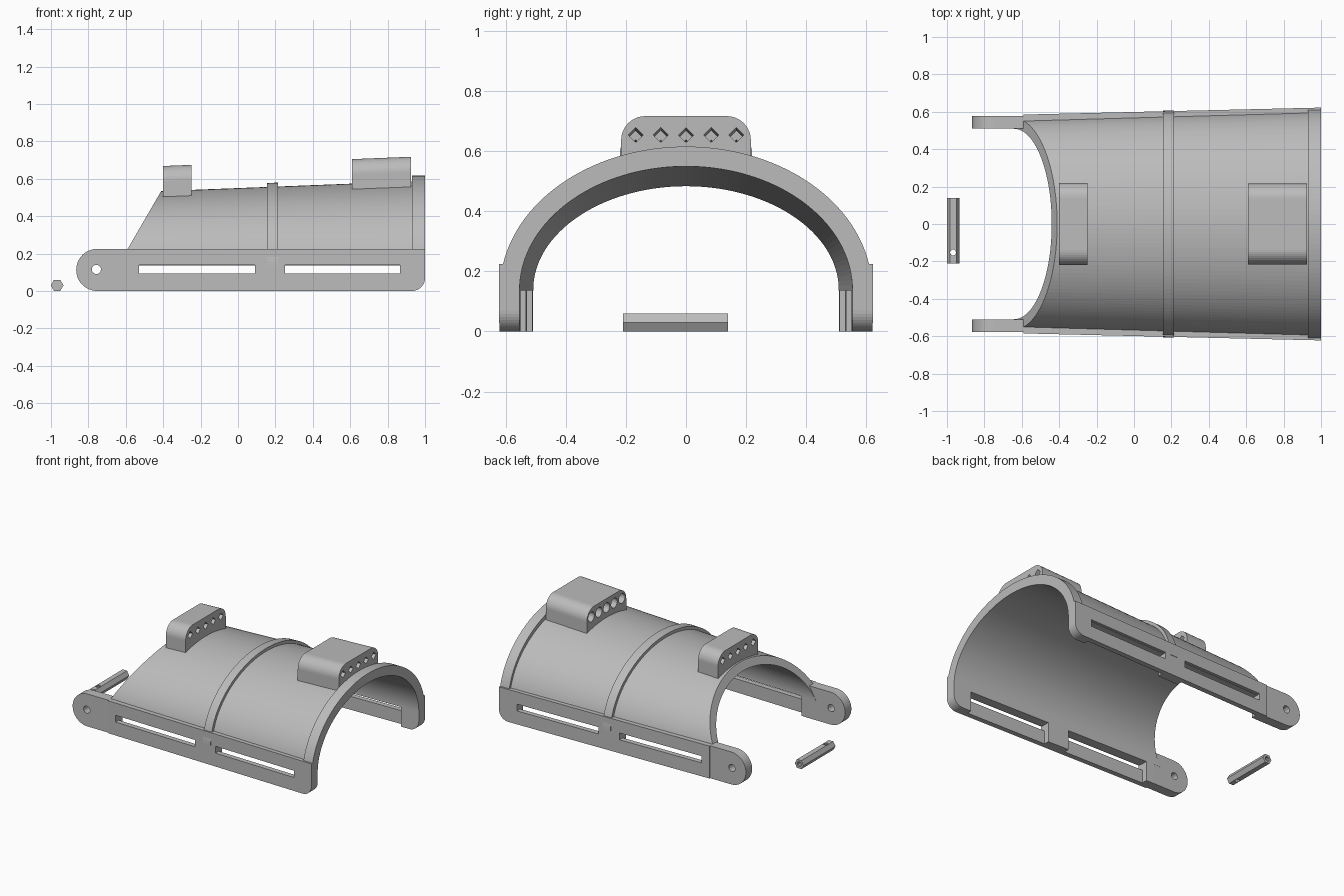
import bpy, bmesh
from math import sin, cos, pi, radians

cube = bpy.data.objects.get("Cube")
if cube:
    bpy.data.objects.remove(cube, do_unlink=True)

grey = bpy.data.materials.new("plain grey")
grey.use_nodes = True
grey.diffuse_color = (0.5, 0.5, 0.5, 1)
grey.node_tree.nodes["Principled BSDF"].inputs["Base Color"].default_value = (0.5, 0.5, 0.5, 1)

SPRING = 0.137   # height where the arch starts
TAB = -0.59      # where the shell ends and the hinge tabs begin


def finish(name, bm):
    bmesh.ops.recalc_face_normals(bm, faces=bm.faces)
    mesh = bpy.data.meshes.new(name)
    bm.to_mesh(mesh)
    bm.free()
    mesh.materials.append(grey)
    obj = bpy.data.objects.new(name, mesh)
    bpy.context.collection.objects.link(obj)
    return obj


def prism(name, outline, place):
    """Extrude a 2D outline; place(u, v, end) gives the 3D point of end 0 or 1."""
    bm = bmesh.new()
    a, b = [[bm.verts.new(place(u, v, e)) for u, v in outline] for e in (0, 1)]
    bm.faces.new(a)
    bm.faces.new(b)
    n = len(outline)
    for i in range(n):
        j = (i + 1) % n
        bm.faces.new((a[i], a[j], b[j], b[i]))
    return finish(name, bm)


def cut(obj, cutters):
    for c in cutters:
        mod = obj.modifiers.new("cut", "BOOLEAN")
        mod.operation, mod.solver, mod.object = "DIFFERENCE", "EXACT", c
        bpy.context.view_layer.objects.active = obj
        bpy.ops.object.modifier_apply(modifier=mod.name)
        bpy.data.objects.remove(c, do_unlink=True)


def arc(cx, cy, r, start, end, n=10):
    return [(cx + r * cos(radians(start + (end - start) * i / n)),
             cy + r * sin(radians(start + (end - start) * i / n))) for i in range(n + 1)]


def ring(cx, cy, r, n):
    return arc(cx, cy, r, 0, 360, n)[:-1]


def rect(x0, x1, z0, z1):
    return [(x0, z0), (x1, z0), (x1, z1), (x0, z1)]


# Half-width and rise of the tapering shell surfaces
def inner(x):
    return 0.51 + 0.028 * (x - TAB), 0.34 + 0.046 * (x - TAB)


def outer(x, grow=0.0):
    return 0.565 + 0.0265 * (x - TAB) + grow, 0.39 + 0.039 * (x - TAB) + grow


def arch(name, x0, x1, inside, outside, slanted=False, n=72):
    bm = bmesh.new()
    rows = []
    for i in range(n + 1):
        t = pi * i / n
        row = []
        for surf, x in ((outside, x0), (inside, x0), (inside, x1), (outside, x1)):
            if slanted and x == x0:
                for _ in range(4):   # settle onto the sloping end plane
                    x = TAB + 0.58 * (SPRING + surf(x)[1] * sin(t) - 0.225)
            a, b = surf(x)
            row.append(bm.verts.new((x, a * cos(t), SPRING + b * sin(t))))
        rows.append(row)
    for r, s in zip(rows, rows[1:]):
        for k in range(4):
            m = (k + 1) % 4
            bm.faces.new((r[k], r[m], s[m], s[k]))
    bm.faces.new(rows[0])
    bm.faces.new(rows[-1])
    return finish(name, bm)


# Curved shell, middle band and end rim
arch("shell", TAB, 1, inner, outer, slanted=True)
arch("middle_band", 0.155, 0.215, lambda x: outer(x, -0.01), lambda x: outer(x, 0.021))
arch("end_rim", 0.93, 1, lambda x: outer(x, -0.01), lambda x: (0.62, 0.479))


# Side rails with slots and strap pockets, and hinge tabs with pivot holes
def rail_out(x):
    return 0.585 + 0.0235 * (x - TAB)


for side, s in (("left", 1), ("right", -1)):
    def slab(lo, hi):
        return lambda x, z, e: (x, s * (hi(x) if e else lo(x)), z)

    rail = prism(side + "_rail",
                 [(TAB, 0)] + arc(0.93, 0.07, 0.07, -90, 0) + [(1, 0.225), (TAB, 0.225)],
                 slab(lambda x: inner(x)[0], rail_out))
    cutters = []
    for x0, x1 in ((-0.53, 0.09), (0.25, 0.865)):
        cutters.append(prism("slot_cutter", rect(x0, x1, 0.093, 0.14),
                             slab(lambda x: 0.4, lambda x: 0.7)))
        cutters.append(prism("pocket_cutter", rect(x0, x1, -0.05, SPRING),
                             slab(lambda x: 0.4, lambda x: rail_out(x) - 0.035)))
    cut(rail, cutters)

    tab = prism(side + "_hinge_tab",
                [(TAB, 0), (TAB, 0.225)] + arc(-0.7525, 0.1125, 0.1125, 90, 270, 24),
                slab(lambda x: 0.51, lambda x: 0.578))
    cut(tab, [prism("pivot_cutter", ring(-0.757, 0.115, 0.025, 12),
                    slab(lambda x: 0.4, lambda x: 0.7))])


# Rounded guide blocks on the crown, each with a row of five holes
def guide_block(name, x0, x1, bottom, top, half, hole_z, flared):
    mid = (x0 + x1) / 2

    def along(a, b):
        def place(y, z, e):
            x = b if e else a
            return (x, y, z + 0.04 * (x - mid))
        return place

    r = 0.08
    outline = [(-half, bottom), (half, bottom)]
    outline += arc(half - r, top - r, r, 0, 90) + arc(r - half, top - r, r, 90, 180)
    block = prism(name, outline, along(x0, x1))
    cutters = []
    for i in range(-2, 3):
        y = 0.084 * i
        cutters.append(prism("hole_cutter", ring(y, hole_z, 0.025, 4), along(x0 - 0.1, x1 + 0.1)))
        if flared:
            cutters.append(prism("flare_cutter", ring(y, hole_z, 0.034, 16), along(x0 - 0.1, x0 + 0.06)))
    cut(block, cutters)


guide_block("small_guide_block", -0.4, -0.248, 0.503, 0.671, 0.22, 0.61, False)
guide_block("large_guide_block", 0.61, 0.925, 0.548, 0.711, 0.216, 0.648, True)

# Loose hexagonal pin with a cross hole and a socket in its back end
PX, PZ = -0.967, 0.03


def along_y(a, b):
    return lambda x, z, e: (x, b if e else a, z)


pin = prism("hex_pin", ring(PX, PZ, 0.034, 6), along_y(-0.21, 0.14))
cut(pin, [prism("cross_cutter", ring(PX, -0.152, 0.016, 10),
                lambda x, y, e: (x, y, 0.2 if e else -0.1)),
          prism("socket_cutter", ring(PX, PZ, 0.016, 10), along_y(0.1, 0.2))])
